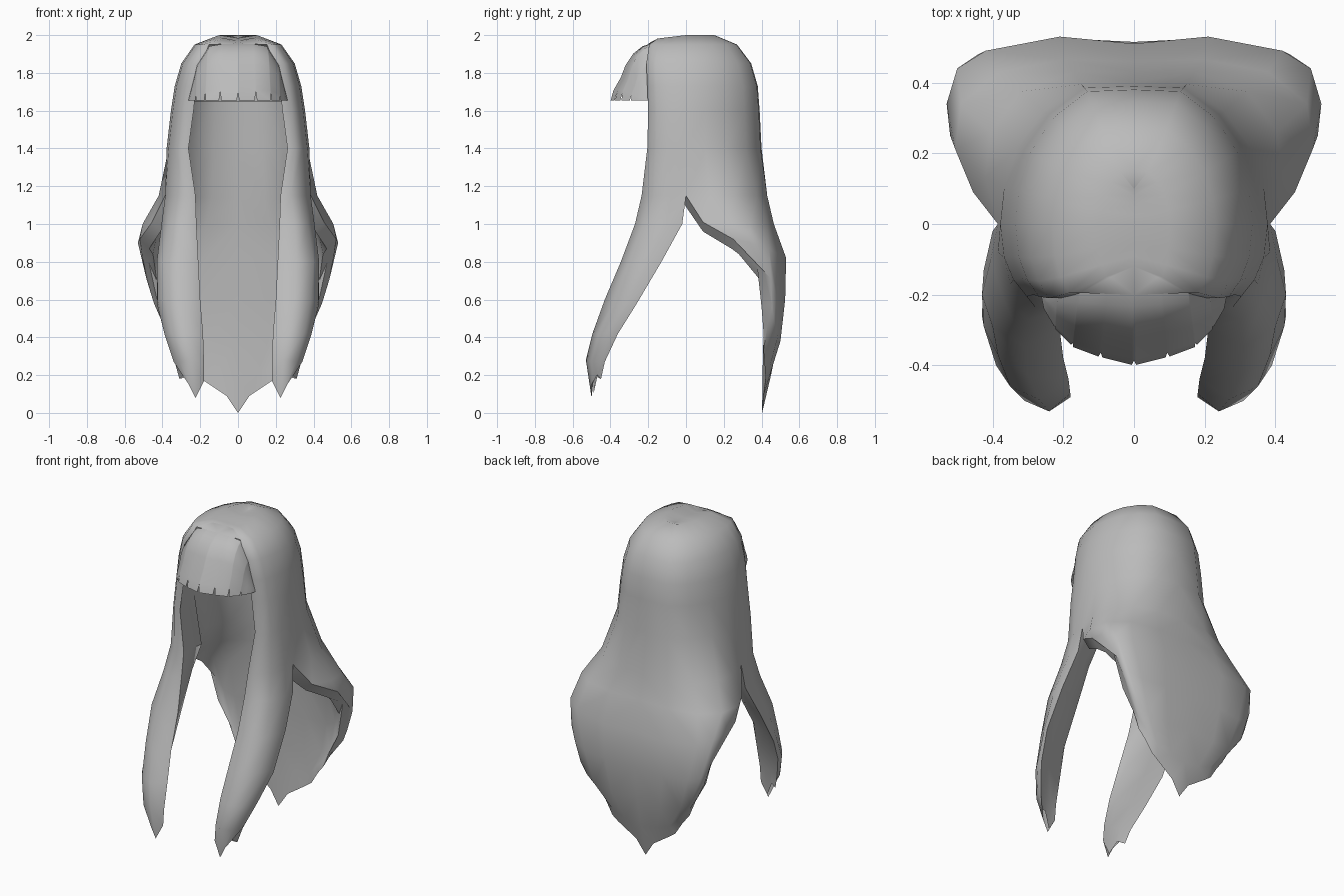
import bpy, bmesh
from mathutils import Vector

hair = bpy.data.materials.new("hair_grey")
hair.diffuse_color = (0.5, 0.5, 0.5, 1)


def add_grid(bm, rows):
    """Skin a list of equally long point rows with quads."""
    vs = [[bm.verts.new(p) for p in row] for row in rows]
    for a, b in zip(vs, vs[1:]):
        for i in range(len(a) - 1):
            bm.faces.new((a[i], b[i], b[i + 1], a[i + 1]))


def finish(name, grids, angle, flip=False):
    """Weld the right-hand grids, mirror them and shade smooth."""
    bm = bmesh.new()
    for rows in grids:
        add_grid(bm, rows)
    if flip:
        bmesh.ops.reverse_faces(bm, faces=bm.faces[:])
    bmesh.ops.remove_doubles(bm, verts=bm.verts, dist=0.0005)
    geom = bm.verts[:] + bm.edges[:] + bm.faces[:]
    dup = bmesh.ops.duplicate(bm, geom=geom)["geom"]
    new_faces = [g for g in dup if isinstance(g, bmesh.types.BMFace)]
    for g in dup:
        if isinstance(g, bmesh.types.BMVert):
            g.co.x = -g.co.x
    bmesh.ops.reverse_faces(bm, faces=new_faces)
    bmesh.ops.remove_doubles(bm, verts=bm.verts, dist=0.0005)
    me = bpy.data.meshes.new(name)
    bm.to_mesh(me)
    bm.free()
    me.materials.append(hair)
    ob = bpy.data.objects.new(name, me)
    bpy.context.collection.objects.link(ob)
    bpy.context.view_layer.objects.active = ob
    ob.select_set(True)
    bpy.ops.object.shade_smooth_by_angle(angle=angle)
    ob.select_set(False)


# Half outline of the head section, from back centre round to the face opening
outline = [(0, .39), (.14, .385), (.24, .31), (.31, .21), (.345, .1),
           (.355, 0), (.345, -.09), (.32, -.15), (.285, -.195), (.235, -.195)]


def section(z, half_width, back, front):
    return [Vector((x * half_width / .355,
                    y * (back / .39 if y > 0 else front / .195), z))
            for x, y in outline]


# Head cap: height, half width, back depth, front depth
levels = [(1.985, 0, .10, .12), (2.0, .10, .15, .15), (1.95, .23, .27, .195),
          (1.85, .30, .345, .21), (1.73, .335, .38, .205), (1.6, .355, .39, .2),
          (1.4, .378, .40, .205)]
cap = [section(*lv) for lv in levels]
cap[-1][9].x = .262
for v in cap[0] + cap[1]:
    v.z += .12 * min(v.y, 0)
# Brow panel closing the cap above the fringe
brow = [[cap[1][9], cap[0][9]], [cap[2][9], Vector((0, -.2, 1.955))]]

# Back curtain: rows from the split downwards, centre to side edge
back = [
    [(0, .43, 1.15), (.17, .43, 1.15), (.32, .375, 1.15), (.405, .26, 1.15),
     (.42, .13, 1.15), (.385, 0, 1.15)],
    [(0, .46, 1.0), (.2, .465, 1.0), (.38, .43, 1.0), (.49, .34, 1.0),
     (.505, .21, 1.0), (.455, .09, 1.01)],
    [(0, .51, .82), (.21, .53, .82), (.42, .49, .84), (.50, .44, .87),
     (.53, .34, .9), (.52, .25, .92)],
    [(0, .515, .6), (.2, .525, .6), (.36, .5, .6), (.44, .48, .63),
     (.485, .45, .71), (.5, .40, .81)],
    [(0, .49, .4), (.17, .50, .38), (.3, .485, .4), (.36, .475, .44),
     (.41, .465, .5), (.445, .455, .58)],
    [(0, .45, .2), (.11, .45, .22), (.2, .445, .25), (.26, .44, .31),
     (.32, .435, .37), (.37, .43, .45)],
    [(0, .403, .0), (.06, .41, .09), (.18, .42, .17), (.22, .42, .2),
     (.27, .415, .28), (.31, .41, .33)],
]

# Front lock: rows from the split to the ragged tip, rear edge to inner edge
lock = [
    [(.385, 0, 1.15), (.385, -.08, 1.15), (.35, -.17, 1.15), (.28, -.235, 1.15),
     (.225, -.22, 1.15)],
    [(.40, -.02, 1), (.405, -.1, 1), (.37, -.21, 1), (.3, -.27, 1), (.22, -.25, 1)],
    [(.425, -.13, .8), (.43, -.2, .8), (.4, -.29, .8), (.31, -.345, .8), (.21, -.3, .8)],
    [(.43, -.26, .58), (.425, -.29, .6), (.385, -.37, .6), (.3, -.43, .6), (.2, -.38, .6)],
    [(.39, -.36, .42), (.39, -.4, .42), (.35, -.46, .42), (.27, -.495, .42), (.185, -.44, .42)],
    [(.335, -.43, .27), (.34, -.45, .27), (.31, -.5, .27), (.24, -.53, .28), (.18, -.48, .27)],
    [(.31, -.45, .18), (.285, -.47, .2), (.26, -.5, .15), (.225, -.5, .08), (.18, -.49, .17)],
]
cap.append(back[0] + lock[0][1:])
finish("long_hair", [cap, brow, back, lock], 1.2, flip=True)

# Inner side of the curtain, ending in a lip that meets the outer edge
fork = (.24, -.02, 1.12)
inner = [
    [(0, .39, 1.14), (.14, .385, 1.14), (.27, .32, 1.14), (.33, .2, 1.13),
     (.32, .08, 1.12), fork],
    [(0, .40, 1), (.17, .4, 1), (.31, .37, .98), (.41, .28, .95),
     (.43, .18, .94), (.41, .09, .96)],
    [(0, .405, .82), (.18, .41, .82), (.34, .4, .82), (.42, .36, .82),
     (.45, .28, .84), (.47, .24, .87)],
    [(0, .41, .6), (.18, .42, .6), (.32, .42, .6), (.39, .41, .63),
     (.43, .395, .7), (.47, .375, .79)],
    [(0, .41, .4), (.16, .43, .38), (.28, .43, .4), (.34, .425, .44),
     (.39, .415, .5), (.42, .4, .56)],
    [(0, .405, .2), (.11, .42, .22), (.2, .425, .25), (.25, .42, .31),
     (.31, .415, .37), (.35, .41, .43)],
    back[6],
]
inner_curtain = [row + [edge[5]] for row, edge in zip(inner, back)]

# Inner side of the cap, running into the curtain and the lock
inner_cap = [
    [(0, .36, 1.65), (.12, .355, 1.65), (.23, .28, 1.65), (.3, .15, 1.65),
     (.315, .04, 1.65), (.305, -.06, 1.65), (.24, -.195, 1.65)],
    [(0, .375, 1.4), (.13, .37, 1.4), (.26, .29, 1.4), (.33, .15, 1.4),
     (.335, .04, 1.4), (.315, -.06, 1.4), cap[6][9]],
    inner[0] + [lock[0][4]],
]

# Inner side of the lock
hollow = [(fork, (.2325, -.12, 1.135)),
          ((.31, -.06, 1), (.235, -.12, 1)),
          ((.34, -.17, .8), (.235, -.22, .8)),
          ((.34, -.31, .59), (.23, -.35, .6)),
          ((.31, -.39, .42), (.22, -.42, .42)),
          ((.28, -.455, .27), (.22, -.475, .27)),
          ((.27, -.47, .19), (.225, -.49, .1))]
inner_lock = [[o[0], a, b, o[4]] for o, (a, b) in zip(lock, hollow)]
finish("inner_hair", [inner_cap, inner_curtain, inner_lock], 1.2)

# Fringe: arch on the cap swept out to the lower rim
arch = [(0, -.19, 1.955), (.08, -.19, 1.953), (.15, -.19, 1.945),
        (.215, -.2, 1.85), (.24, -.195, 1.73), (.26, -.19, 1.66)]
rim = [(0, -.40, 1.655), (.1, -.375, 1.655), (.17, -.35, 1.655),
       (.22, -.3, 1.655), (.255, -.24, 1.655), (.265, -.19, 1.655)]
profile = [(0, 0), (.2, .05), (.43, .18), (.62, .38), (.74, .6), (.92, .82), (1, 1)]


def along(points, s):
    i = min(int(s), len(points) - 2)
    return Vector(points[i]).lerp(Vector(points[i + 1]), s - i)


# Columns along the rim; the flagged ones are notched upwards
columns = [(0, 1), (.06, 0), (.5, 0)]
for s in (.95, 2.1, 3.1):
    columns += [(s - .06, 0), (s, 1), (s + .06, 0)]
columns += [(3.6, 0), (4, 0), (4.5, 0), (5, 0)]
fringe = []
for out, down in profile:
    row = []
    for s, notch in columns:
        a, b = along(arch, s), along(rim, s)
        o, d = (.935, .85) if notch and down == 1 else (out, down)
        p = a.lerp(b, o)
        p.z = a.z + (b.z - a.z) * d
        row.append(p)
    fringe.append(row)
finish("fringe", [fringe], 1.0)
